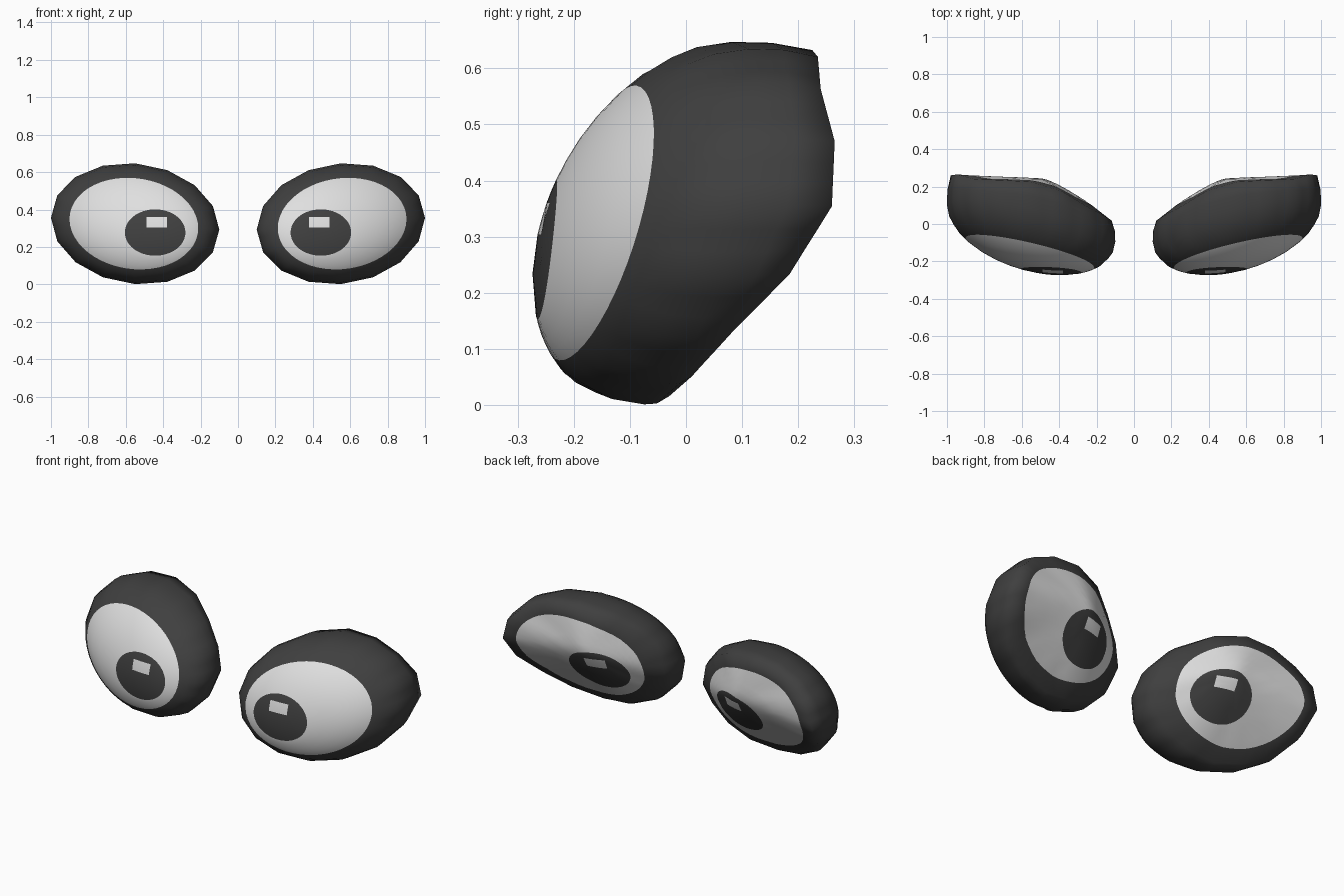
import bpy, bmesh, math
from mathutils import Vector

if "Cube" in bpy.data.objects:
    bpy.data.objects.remove(bpy.data.objects["Cube"])

N = 48                       # points per ring (three per side of the 16-sided outline)
CX, CZ, RX, RZ = 0.55, 0.324, 0.45, 0.323
SHEAR = 0.07


def material(name, value):
    m = bpy.data.materials.new(name)
    m.diffuse_color = (value, value, value, 1)
    m.use_nodes = True
    m.node_tree.nodes["Principled BSDF"].inputs["Base Color"].default_value = m.diffuse_color
    return m


DARK = material("dark grey", 0.05)
WHITE = material("off white", 0.74)


def to_disc(x, z):
    """Front-view position -> unit disc of the eye outline."""
    return Vector(((x - CX) / RX, (z - SHEAR * (x - CX) - CZ) / RZ))


def ellipse(x, z, rx, rz, square=False):
    """One ring in front view; square gives a rectangle."""
    ring = []
    for i in range(N):
        a = 2 * math.pi * i / N
        c, s = math.cos(a), math.sin(a)
        if square:
            c, s = (max(-1, min(1, k * math.sqrt(2))) for k in (c, s))
        ring.append(to_disc(x + rx * c, z + rz * s))
    return ring


def blend(a, b, t):
    return [p.lerp(q, t) for p, q in zip(a, b)]


unit = [Vector((math.cos(2 * math.pi * i / N), math.sin(2 * math.pi * i / N))) for i in range(N)]
glint = ellipse(0.435, 0.332, 0.055, 0.028, True)
pupil = ellipse(0.443, 0.277, 0.162, 0.124)
sclera = [Vector((0.015 + 0.765 * p.x, 0.755 * p.y)) for p in unit]

# y of the rear rim at 16 angles, from the outer corner over the top
RIM = [.26, .265, .24, .235, .225, .175, .09, .04, .02, -.02, -.03, -.03, -.03, .01, .08, .185]
RIM_R = 0.955
APEX, APEX_Y = to_disc(0.50, 0.41), 0.247


def facets(i):
    """Radius factor that flattens the outline into 16 sides."""
    a = (2 * math.pi * i / N) % (math.pi / 8)
    return math.cos(math.pi / 16) / math.cos(a - math.pi / 16)


def rim_y(p):
    a = (math.atan2(p.y, p.x) / (math.pi / 8)) % 16
    k = int(a) % 16
    t = a - int(a)
    return RIM[k] * (1 - t) + RIM[(k + 1) % 16] * t


def front(p, plane):
    return plane - 0.247 * math.sqrt(max(0, 1 - p.length_squared))


def wall(p, plane):
    return plane + 0.5 * (rim_y(p) - plane)


def back(p, plane):
    """Blunt cone from the rear apex out to the rear rim."""
    d = p - APEX
    dist = d.length
    if dist < 1e-6:
        return APEX_Y
    d /= dist
    b = APEX.dot(d)
    reach = -b + math.sqrt(b * b - APEX.length_squared + RIM_R ** 2)
    t = min(1, dist / reach)
    return APEX_Y + (rim_y(APEX + d * reach) - APEX_Y) * t ** 1.3


def eye(name, side):
    # (ring, colour of the band leading to it)
    inner = [(glint, 1)]
    inner += [(blend(glint, pupil, t), 0) for t in (0.5, 1)]
    inner += [(blend(pupil, sclera, t), 1) for t in (0.25, 0.5, 0.75, 1)]
    # (ring, depth rule, flatten outline?, colour)
    rows = [(r, front, False, c) for r, c in inner]
    rows += [(blend(sclera, unit, t), front, t > 0.5, 0) for t in (0.35, 0.65, 0.88)]
    rows += [(unit, lambda p, plane: plane, True, 0)]
    rows += [([p * 0.995 for p in unit], wall, True, 0)]
    rows += [([p * RIM_R for p in unit], back, True, 0)]
    # the back repeats the front pattern, in reverse order
    colours = [0] + [c for _, c in inner[:0:-1]]
    rows += [(r, back, False, c) for (r, _), c in zip(inner[::-1], colours)]

    bm = bmesh.new()
    loops = []
    for ring, depth, flat, _ in rows:
        loop = []
        for i, p in enumerate(ring):
            q = p * facets(i) if flat else p
            x = CX + RX * q.x
            z = CZ + RZ * q.y + SHEAR * (x - CX)
            y = depth(p, 0.003 + 0.2 * (x - CX) + 0.24 * (z - CZ))
            loop.append(bm.verts.new((side * x, y, z)))
        loops.append(loop)
    for k in range(1, len(loops)):
        for i in range(N):
            j = (i + 1) % N
            f = bm.faces.new((loops[k - 1][i], loops[k - 1][j], loops[k][j], loops[k][i]))
            f.material_index = rows[k][3]
    # glint caps front and back
    for loop in (loops[0], loops[-1]):
        bm.faces.new(loop).material_index = 1
    bmesh.ops.recalc_face_normals(bm, faces=bm.faces)
    for f in bm.faces:
        f.smooth = True
    me = bpy.data.meshes.new(name)
    bm.to_mesh(me)
    bm.free()
    me.materials.append(DARK)
    me.materials.append(WHITE)
    ob = bpy.data.objects.new(name, me)
    bpy.context.collection.objects.link(ob)


eye("right_eye", 1)
eye("left_eye", -1)
